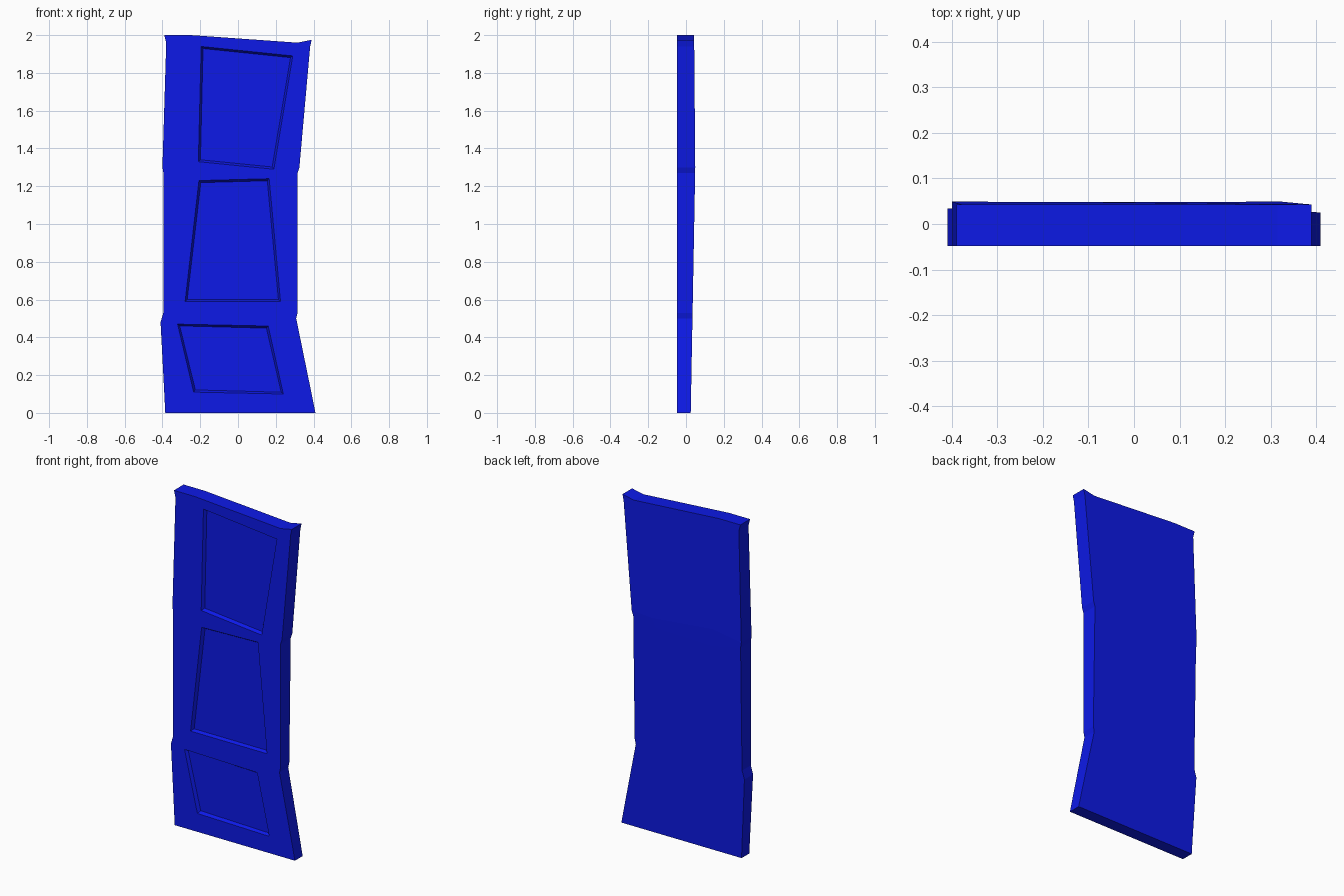
import bpy, bmesh

if "Cube" in bpy.data.objects:
    bpy.data.objects.remove(bpy.data.objects["Cube"])

# Crooked door: each row is outer left, inner left, inner right, outer right (x, z)
rows = [
    ((-.385, 0), (-.2, 0), (.22, 0), (.41, 0)),
    ((-.39, .1), (-.235, .11), (.24, .1), (.39, .1)),
    ((-.41, .48), (-.32, .47), (.16, .46), (.308, .5)),
    ((-.395, .53), (-.28, .59), (.225, .59), (.315, .53)),
    ((-.395, 1.27), (-.207, 1.23), (.165, 1.24), (.315, 1.27)),
    ((-.40, 1.30), (-.21, 1.33), (.19, 1.29), (.325, 1.30)),
    ((-.38, 1.96), (-.195, 1.94), (.29, 1.89), (.382, 1.94)),
    ((-.39, 2), (-.25, 2), (.315, 1.96), (.39, 1.975)),
]


def back_y(z):
    # Slab thins towards the floor
    return .025 + .024 * z / 1.3 if z < 1.3 else .049 - .006 * (z - 1.3) / .7


bm = bmesh.new()
front = [[bm.verts.new((x, -.048, z)) for x, z in r] for r in rows]
back = [[bm.verts.new((x, back_y(z), z)) for x, z in r] for r in rows]
n = len(rows) - 1
panels = []

# Front and back skins
for i in range(n):
    for j in range(3):
        f = bm.faces.new((front[i][j], front[i][j+1], front[i+1][j+1], front[i+1][j]))
        bm.faces.new((back[i][j], back[i+1][j], back[i+1][j+1], back[i][j+1]))
        if j == 1 and i in (1, 3, 5):
            panels.append(f)
    # Side edges
    bm.faces.new((front[i][0], front[i+1][0], back[i+1][0], back[i][0]))
    bm.faces.new((front[i][3], back[i][3], back[i+1][3], front[i+1][3]))

# Top and bottom edges
for j in range(3):
    bm.faces.new((front[0][j], back[0][j], back[0][j+1], front[0][j+1]))
    bm.faces.new((front[n][j], front[n][j+1], back[n][j+1], back[n][j]))

# Three recessed panels with sloped borders
bm.normal_update()
bmesh.ops.inset_individual(bm, faces=panels, thickness=.015, depth=-.018)
bmesh.ops.recalc_face_normals(bm, faces=bm.faces)

mesh = bpy.data.meshes.new("door")
bm.to_mesh(mesh)
bm.free()
door = bpy.data.objects.new("door", mesh)
bpy.context.collection.objects.link(door)

# Blue paint
paint = bpy.data.materials.new("blue_paint")
paint.diffuse_color = (.004, .01, .8, 1)
paint.use_nodes = True
paint.node_tree.nodes["Principled BSDF"].inputs["Base Color"].default_value = paint.diffuse_color
mesh.materials.append(paint)
